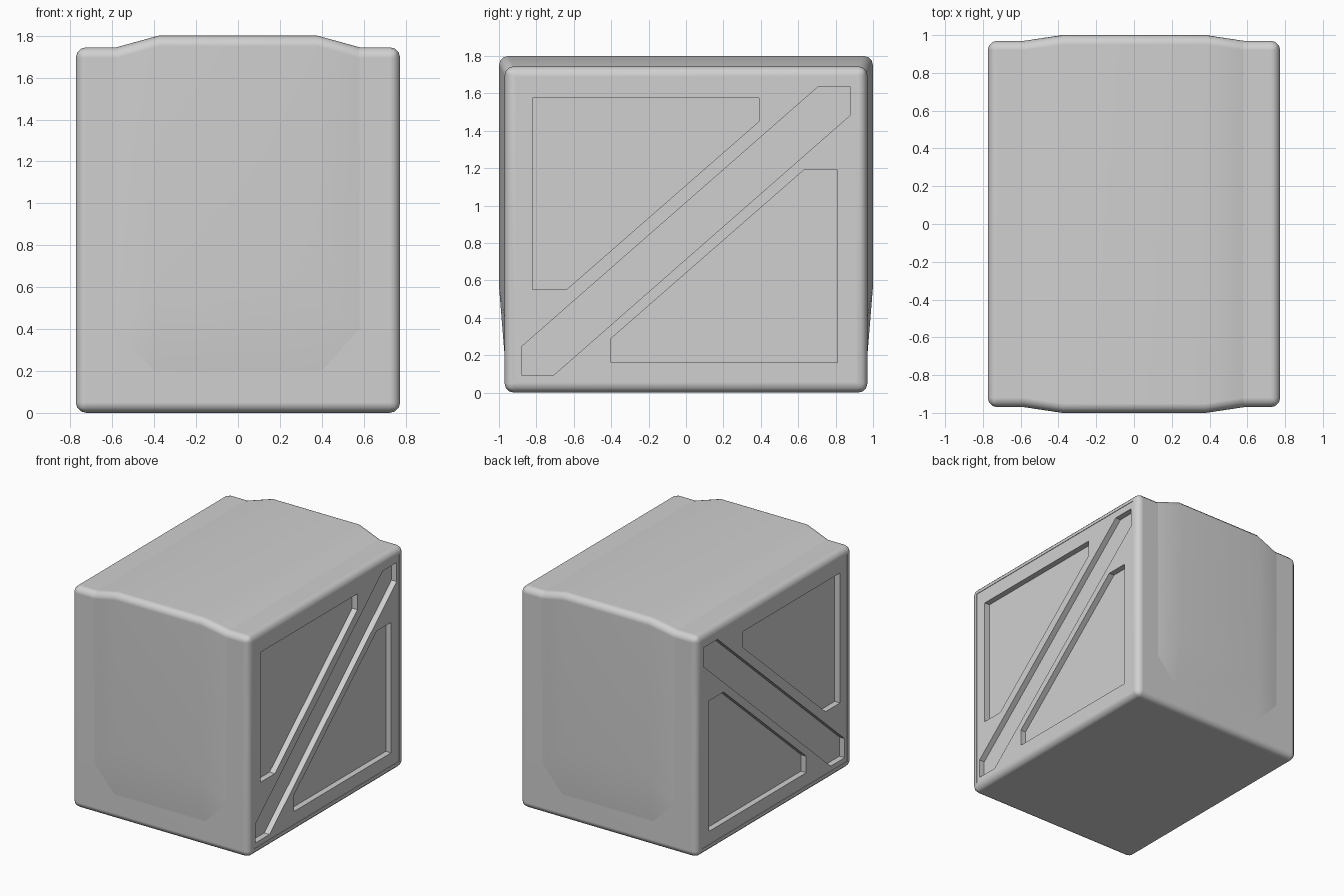
import bpy
import bmesh
import math

cube = bpy.data.objects.get("Cube")
if cube:
    bpy.data.objects.remove(cube, do_unlink=True)

# Single flat grey
GREY = (0.63, 0.63, 0.63, 1)
grey = bpy.data.materials.new("mid_grey")
grey.use_nodes = True
grey.diffuse_color = GREY
grey.node_tree.nodes["Principled BSDF"].inputs["Base Color"].default_value = GREY

HALF_X, HALF_Y, TOP = 0.774, 0.97, 1.745
ROUND = 0.05


def make_object(name, bm):
    bmesh.ops.recalc_face_normals(bm, faces=bm.faces)
    mesh = bpy.data.meshes.new(name)
    bm.to_mesh(mesh)
    bm.free()
    mesh.materials.append(grey)
    obj = bpy.data.objects.new(name, mesh)
    bpy.context.collection.objects.link(obj)
    return obj


def activate(obj):
    bpy.ops.object.select_all(action="DESELECT")
    obj.select_set(True)
    bpy.context.view_layer.objects.active = obj


def smooth(obj):
    """Soft rounded edges with flat-looking large faces."""
    activate(obj)
    bpy.ops.object.shade_smooth_by_angle(angle=math.radians(35))
    mod = obj.modifiers.new("flat_faces", "WEIGHTED_NORMAL")
    mod.keep_sharp = True


def round_edges(bm, edges):
    bmesh.ops.bevel(bm, geom=edges, offset=ROUND, segments=3, profile=0.5, affect="EDGES")


def cut_recess(body, side, outline, depth):
    """Sink an outline of (y, z) points into a side wall."""
    bm = bmesh.new()
    face = bm.faces.new([bm.verts.new((side * (HALF_X - depth), y, z)) for y, z in outline])
    ext = bmesh.ops.extrude_face_region(bm, geom=[face])
    for v in ext["geom"]:
        if isinstance(v, bmesh.types.BMVert):
            v.co.x = side * (HALF_X + 0.1)
    cutter = make_object("recess_cutter", bm)
    cutter.hide_render = True
    activate(body)
    mod = body.modifiers.new("recess", "BOOLEAN")
    mod.operation = "DIFFERENCE"
    mod.solver = "EXACT"
    mod.object = cutter
    bpy.ops.object.modifier_apply(modifier=mod.name)
    bpy.data.objects.remove(cutter, do_unlink=True)


# Rounded box body
bm = bmesh.new()
bmesh.ops.create_cube(bm, size=1)
for v in bm.verts:
    v.co = (v.co.x * 2 * HALF_X, v.co.y * 2 * HALF_Y, (v.co.z + 0.5) * TOP)
round_edges(bm, bm.edges[:])
body = make_object("body", bm)

# Side walls: shallow panel, diagonal channel and two corner recesses
panel = [(-0.91, 0.057), (0.91, 0.057), (0.91, 1.69), (-0.91, 1.69)]
channel = [(-0.88, 0.245), (-0.88, 0.095), (-0.706, 0.095),
           (0.88, 1.485), (0.88, 1.635), (0.706, 1.635)]
upper = [(-0.82, 1.575), (-0.82, 0.55), (-0.64, 0.55), (0.39, 1.45), (0.39, 1.575)]
lower = [(0.81, 0.16), (0.81, 1.19), (0.63, 1.19), (-0.4, 0.29), (-0.4, 0.16)]
for side in (1, -1):
    cut_recess(body, side, panel, 0.004)
    for outline in (channel, upper, lower):
        cut_recess(body, side, outline, 0.05)
smooth(body)

# Raised band running up the front, over the top and down the back
bm = bmesh.new()
for sx in (-1, 1):
    for sy in (-1, 1):
        for x, y, z in ((0.38, 1, 1.8), (0.38, 1, 0.57), (0.58, HALF_Y, TOP),
                        (0.58, HALF_Y, 0.4), (0.4, HALF_Y, 0.2)):
            bm.verts.new((sx * x, sy * y, z))
bmesh.ops.convex_hull(bm, input=bm.verts)
bmesh.ops.dissolve_limit(bm, angle_limit=0.02, verts=bm.verts, edges=bm.edges)
rims = []
for e in bm.edges:
    a, b = (v.co for v in e.verts)
    if min(a.z, b.z) > 1.7 and a.y * b.y > 0 and abs(a.x - b.x) > 0.1:
        rims.append(e)
round_edges(bm, rims)
smooth(make_object("raised_band", bm))
